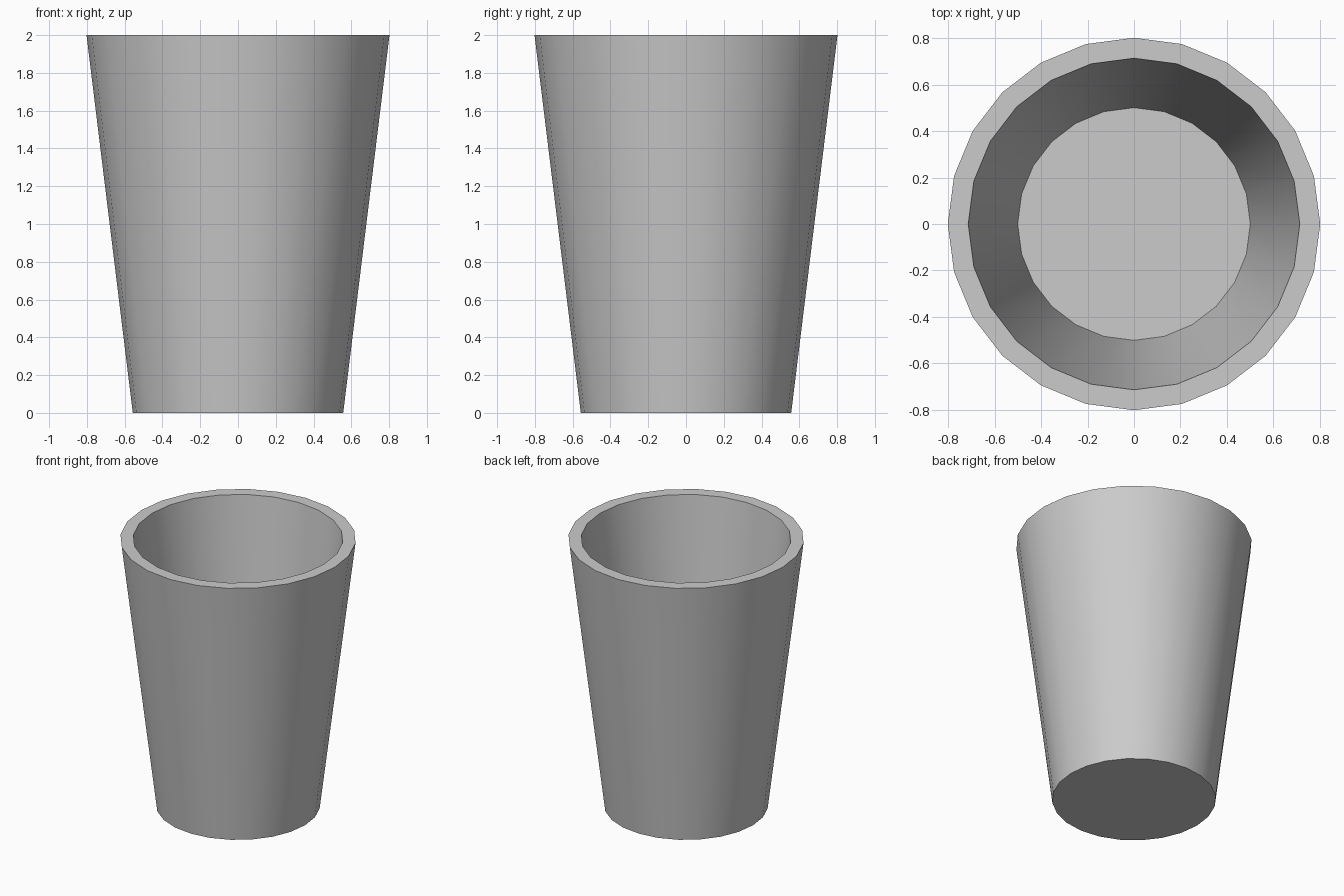
import bpy, bmesh
from math import cos, sin, pi

if "Cube" in bpy.data.objects:
    bpy.data.objects.remove(bpy.data.objects["Cube"])

SIDES = 24
# (radius, height) from the base, up the outside, over the rim, down to the floor
profile = [(0.557, 0.0), (0.802, 2.0), (0.714, 2.0), (0.501, 0.12)]

bm = bmesh.new()
rings = [[bm.verts.new((r * cos(2 * pi * i / SIDES), r * sin(2 * pi * i / SIDES), z))
          for i in range(SIDES)] for r, z in profile]

# Outer wall, rim and inner wall
for a, b in zip(rings, rings[1:]):
    for i in range(SIDES):
        j = (i + 1) % SIDES
        bm.faces.new((a[i], a[j], b[j], b[i]))

# Underside and inner floor
bm.faces.new(rings[0][::-1])
bm.faces.new(rings[-1])
bmesh.ops.recalc_face_normals(bm, faces=bm.faces[:])

mesh = bpy.data.meshes.new("tumbler_cup")
bm.to_mesh(mesh)
bm.free()
cup = bpy.data.objects.new("tumbler_cup", mesh)
bpy.context.collection.objects.link(cup)

# Smooth walls, crisp rim and base
bpy.context.view_layer.objects.active = cup
cup.select_set(True)
bpy.ops.object.shade_smooth_by_angle(angle=pi / 6)
